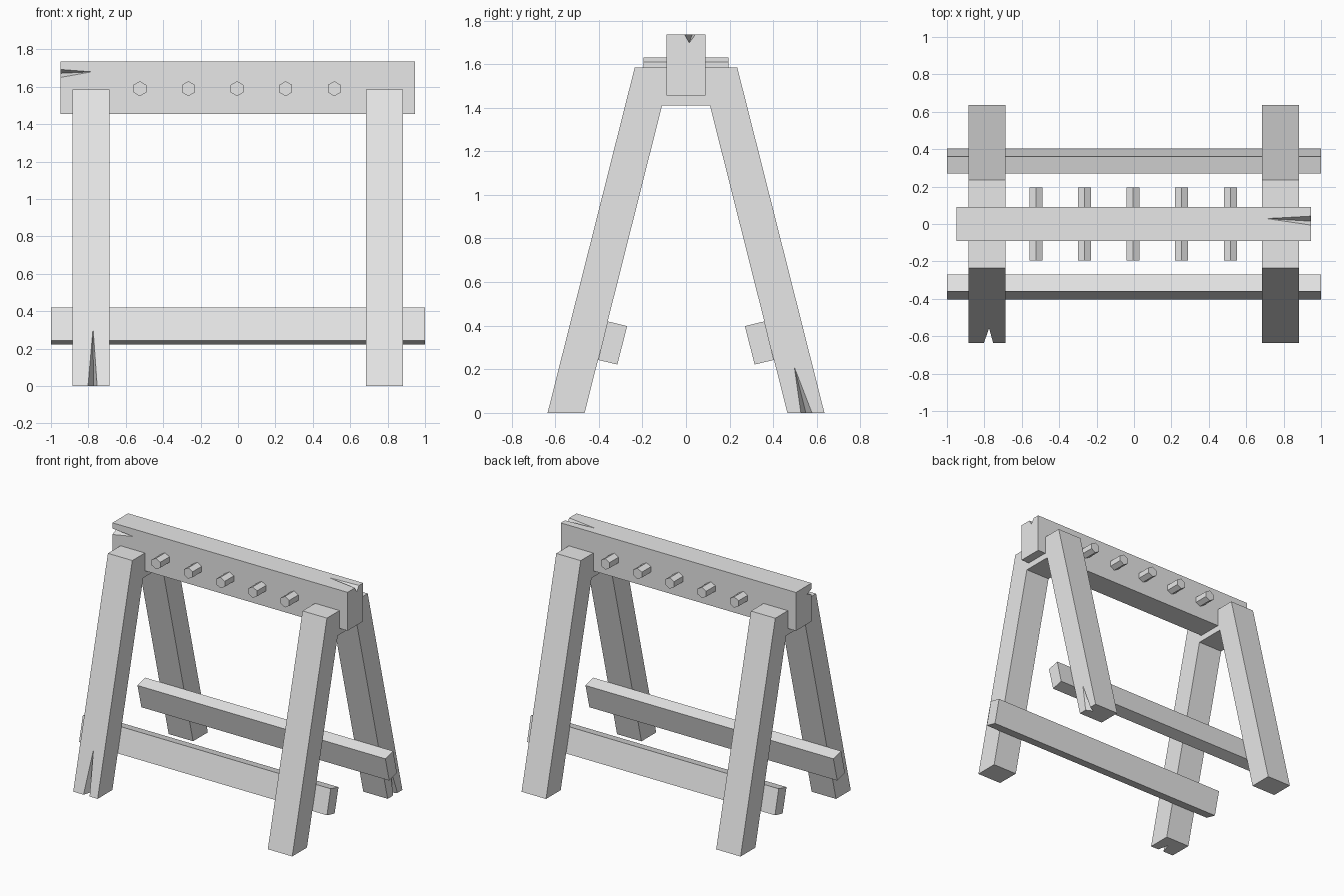
import bpy, bmesh
from mathutils import Vector

cube = bpy.data.objects.get("Cube")
if cube:
    bpy.data.objects.remove(cube, do_unlink=True)

grey = bpy.data.materials.new("plain_grey")
grey.use_nodes = True
grey.diffuse_color = (0.8, 0.8, 0.8, 1)
grey.node_tree.nodes["Principled BSDF"].inputs["Base Color"].default_value = (0.8, 0.8, 0.8, 1)


def link(name, bm):
    bmesh.ops.recalc_face_normals(bm, faces=bm.faces)
    mesh = bpy.data.meshes.new(name)
    bm.to_mesh(mesh)
    bm.free()
    mesh.materials.append(grey)
    obj = bpy.data.objects.new(name, mesh)
    bpy.context.collection.objects.link(obj)
    return obj


def prism(name, profile, x0, x1):
    """Extrude a (y, z) profile along x."""
    bm = bmesh.new()
    face = bm.faces.new([bm.verts.new((x0, y, z)) for y, z in profile])
    ext = bmesh.ops.extrude_face_region(bm, geom=[face])["geom"]
    moved = [v for v in ext if isinstance(v, bmesh.types.BMVert)]
    bmesh.ops.translate(bm, verts=moved, vec=(x1 - x0, 0, 0))
    return link(name, bm)


def split(obj, tip, side_a, side_b, deep):
    """Cut a tapering V-shaped crack that opens at the end of a timber."""
    tip, a, b, c = map(Vector, (tip, side_a, side_b, deep))
    a, b, c = [tip + (p - tip) * 1.1 for p in (a, b, c)]
    a, b = c + (a - c) * 1.3, c + (b - c) * 1.3
    bm = bmesh.new()
    vs = [bm.verts.new(p) for p in (tip, a, b, c)]
    for i in range(4):
        bm.faces.new(vs[:i] + vs[i + 1:])
    cutter = link("crack_cutter", bm)
    cutter.hide_render = True
    mod = obj.modifiers.new("crack", "BOOLEAN")
    mod.operation, mod.solver, mod.object = "DIFFERENCE", "EXACT", cutter
    bpy.context.view_layer.objects.active = obj
    bpy.ops.object.modifier_apply(modifier=mod.name)
    bpy.data.objects.remove(cutter, do_unlink=True)


# A-shaped end frames
half = [(0.635, 0), (0.465, 0), (0.11, 1.41)]
frame = ([(-y, z) for y, z in half] + half[::-1]
         + [(0.235, 1.585), (-0.235, 1.585)])
right_frame = prism("right_leg_frame", frame, -0.885, -0.688)
left_frame = prism("left_leg_frame", frame, 0.685, 0.882)

# Top beam
beam = prism("top_beam", [(-0.09, 1.455), (0.09, 1.455), (0.09, 1.735), (-0.09, 1.735)],
             -0.95, 0.947)

# Tilted stretchers on the inside of the legs
rail = [(0.36, 0.42), (0.27, 0.398), (0.315, 0.222), (0.403, 0.243)]
for name, s in (("front_stretcher", -1), ("back_stretcher", 1)):
    prism(name, [(s * y, z) for y, z in rail], -1, 1)

# Hexagonal pegs through the beam
for i in range(5):
    bm = bmesh.new()
    bmesh.ops.create_cone(bm, cap_ends=True, segments=6, radius1=0.04,
                          radius2=0.04, depth=0.39)
    for v in bm.verts:
        x, y, z = v.co
        v.co = (x - 0.525 + 0.26 * i, z, y + 1.59)
    # Point one corner of each hexagon upward
    top = max(v.co.z for v in bm.verts)
    if top < 1.629:
        for v in bm.verts:
            cx = -0.525 + 0.26 * i
            dx, dz = v.co.x - cx, v.co.z - 1.59
            v.co.x, v.co.z = cx - dz, 1.59 + dx
    link(f"peg_{i + 1}", bm)

# Cracks in the beam ends and two of the feet
split(beam, (0.71, 0.029, 1.735), (0.947, -0.006, 1.735), (0.947, 0.042, 1.735),
      (0.947, 0.015, 1.698))
split(beam, (-0.783, -0.09, 1.68), (-0.95, -0.09, 1.65), (-0.95, -0.09, 1.693),
      (-0.95, -0.04, 1.672))
split(right_frame, (-0.775, -0.557, 0.31), (-0.802, -0.635, 0), (-0.753, -0.635, 0),
      (-0.773, -0.55, 0))
split(left_frame, (0.882, 0.497, 0.21), (0.882, 0.527, 0), (0.882, 0.578, 0),
      (0.832, 0.55, 0))
